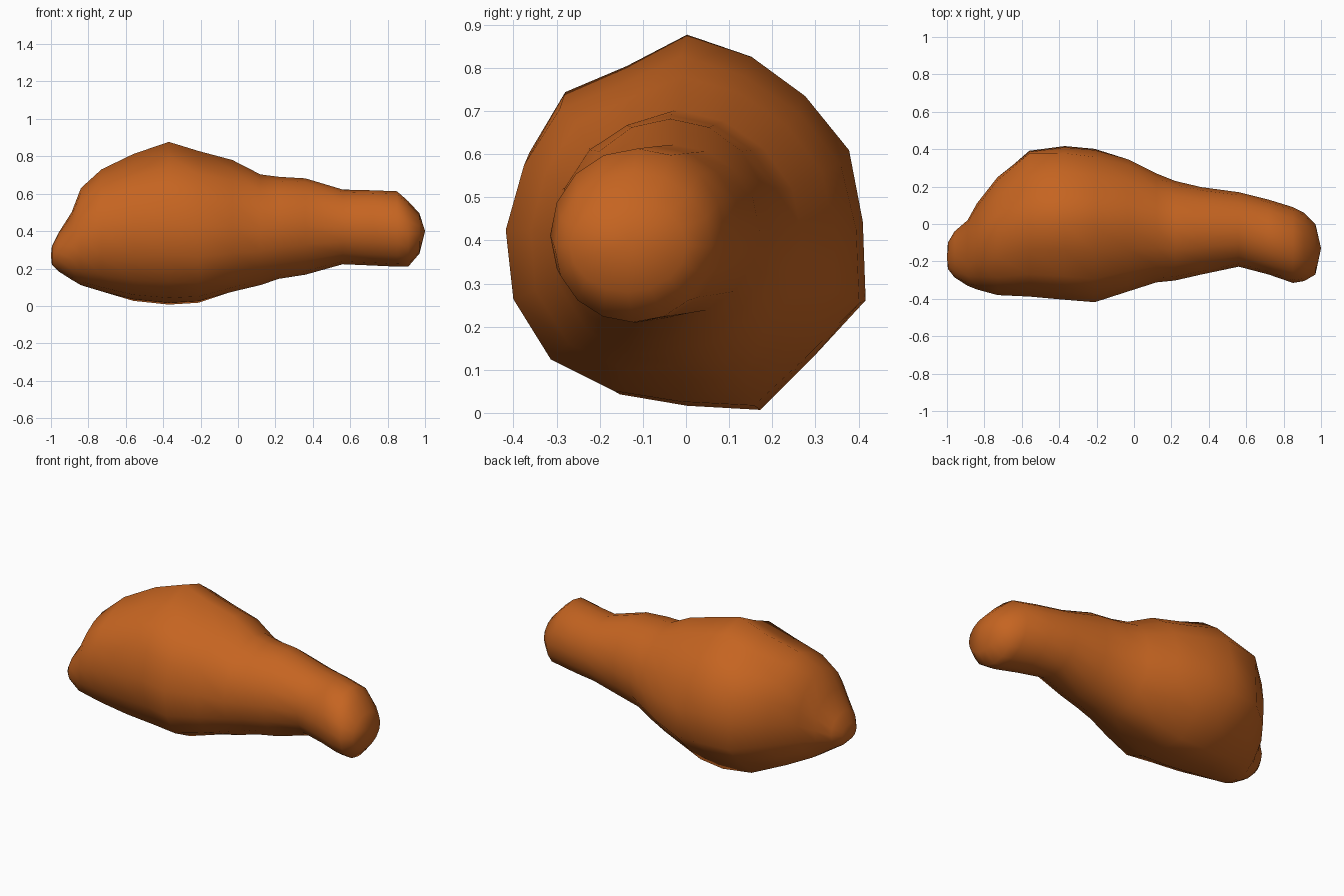
import bpy, bmesh, math

# Colour
skin = bpy.data.materials.new("roast_brown")
skin.diffuse_color = (0.56, 0.128, 0.015, 1)

# Cross-sections along the leg: x, y low, y high, z low, z high
SECTIONS = [
    (-0.995, -0.24, -0.10, 0.22, 0.32),
    (-0.96, -0.285, -0.04, 0.185, 0.39),
    (-0.89, -0.33, 0.02, 0.14, 0.50),
    (-0.84, -0.35, 0.11, 0.11, 0.63),
    (-0.73, -0.38, 0.25, 0.075, 0.73),
    (-0.56, -0.388, 0.385, 0.03, 0.812),
    (-0.37, -0.405, 0.41, 0.01, 0.877),
    (-0.21, -0.418, 0.395, 0.02, 0.828),
    (-0.03, -0.36, 0.345, 0.072, 0.78),
    (0.12, -0.312, 0.27, 0.11, 0.703),
    (0.22, -0.302, 0.23, 0.145, 0.69),
    (0.36, -0.27, 0.197, 0.167, 0.682),
    (0.56, -0.228, 0.17, 0.223, 0.622),
    (0.72, -0.27, 0.13, 0.216, 0.618),
    (0.85, -0.315, 0.09, 0.21, 0.613),
    (0.91, -0.305, 0.06, 0.21, 0.56),
    (0.97, -0.27, 0.0, 0.28, 0.495),
]
# Lumpy outline of the meaty half: radius factor every 22.5 degrees from +y
LUMPS = [1.0, 0.985, 0.95, 0.955, 1.0, 0.90, 0.98, 0.97,
         1.0, 1.015, 1.03, 1.0, 0.985, 1.09, 1.02, 1.10]
SIDES = len(LUMPS)


def near(x, centre, width):
    return max(0, 1 - abs(x - centre) / width)


# Drumstick: loft the sections
bm = bmesh.new()
rings = []
for x, y0, y1, z0, z1 in SECTIONS:
    ring = []
    meat = min(1, 1.6 * near(x, -0.35, 0.6))
    for i, lump in enumerate(LUMPS):
        a = 2 * math.pi * i / SIDES
        k = 1 + (lump - 1) * meat
        if i == 1:
            k += 0.08 * near(x, -0.58, 0.25)      # upper back shoulder
        if i in (9, 10):
            k += 0.05 * near(x, -0.08, 0.22)      # lower front fold
        y = (y0 + y1) / 2 + math.cos(a) * k * (y1 - y0) / 2
        z = (z0 + z1) / 2 + math.sin(a) * k * (z1 - z0) / 2
        ring.append(bm.verts.new((x, min(y, 0.42), max(z, 0))))
    rings.append(ring)
for a, b in zip(rings, rings[1:]):
    for i in range(SIDES):
        j = (i + 1) % SIDES
        bm.faces.new((a[i], a[j], b[j], b[i]))

# Rounded ends
for ring, tip in ((rings[0], (-1.0, -0.18, 0.27)), (rings[-1], (1.0, -0.13, 0.40))):
    v = bm.verts.new(tip)
    for i in range(SIDES):
        bm.faces.new((ring[i], ring[(i + 1) % SIDES], v))
bmesh.ops.recalc_face_normals(bm, faces=bm.faces)
for f in bm.faces:
    f.smooth = True

mesh = bpy.data.meshes.new("drumstick")
bm.to_mesh(mesh)
bm.free()
mesh.materials.append(skin)
bpy.context.collection.objects.link(bpy.data.objects.new("drumstick", mesh))
